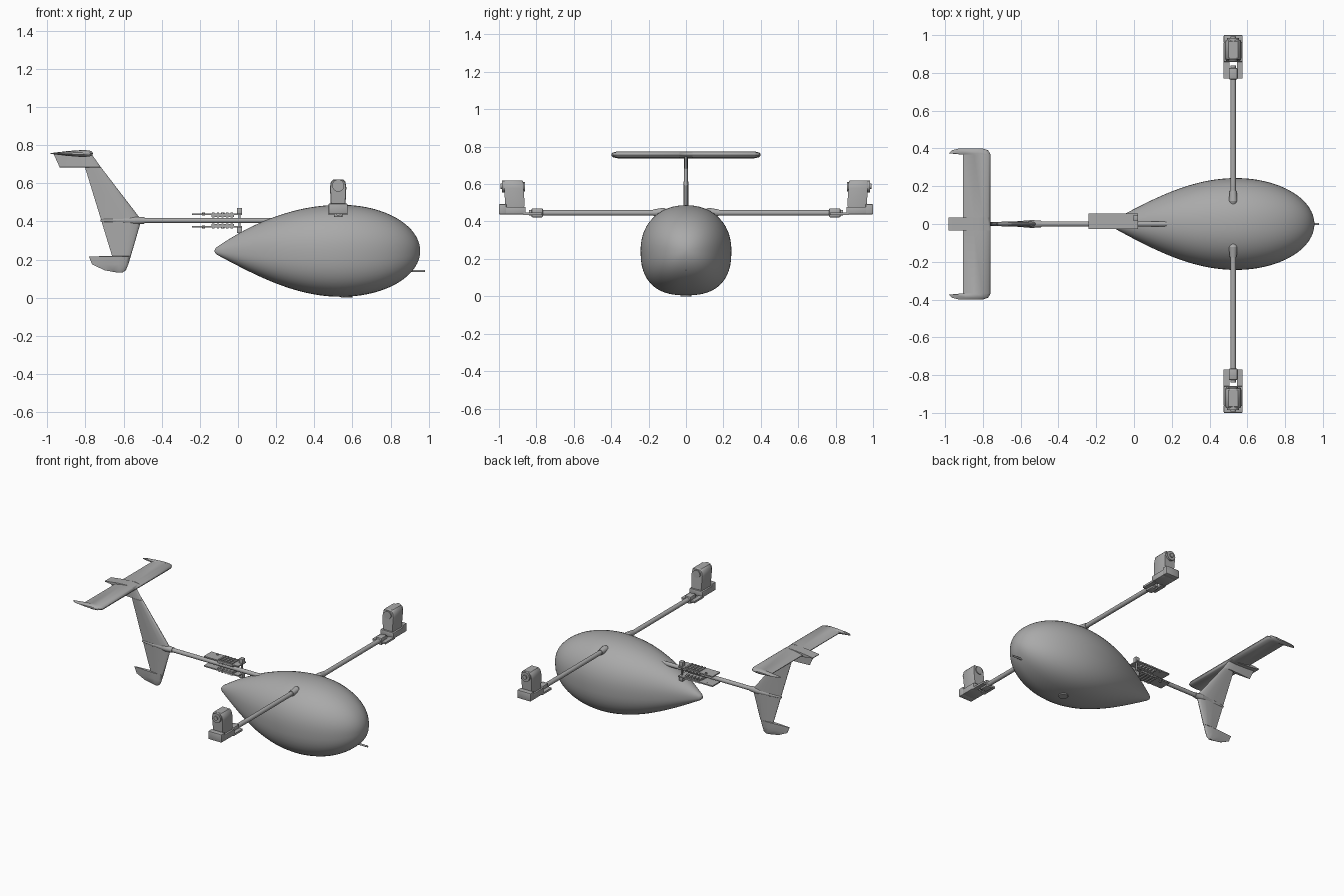
import bpy, bmesh, math
from mathutils import Matrix, Vector

cube = bpy.data.objects.get("Cube")
if cube:
    bpy.data.objects.remove(cube, do_unlink=True)

grey = bpy.data.materials.new("plain grey")
grey.use_nodes = True
grey.diffuse_color = (0.4, 0.4, 0.4, 1)
grey.node_tree.nodes["Principled BSDF"].inputs["Base Color"].default_value = (0.4, 0.4, 0.4, 1)


def finish(name, bm, angle=35):
    bmesh.ops.recalc_face_normals(bm, faces=bm.faces)
    mesh = bpy.data.meshes.new(name)
    bm.to_mesh(mesh)
    bm.free()
    mesh.materials.append(grey)
    obj = bpy.data.objects.new(name, mesh)
    bpy.context.collection.objects.link(obj)
    bpy.ops.object.select_all(action="DESELECT")
    obj.select_set(True)
    bpy.context.view_layer.objects.active = obj
    bpy.ops.object.shade_smooth_by_angle(angle=math.radians(angle))
    return obj


def loft(name, rings, angle=35):
    bm = bmesh.new()
    loops = [[bm.verts.new(p) for p in ring] for ring in rings]
    n = len(loops[0])
    for a, b in zip(loops, loops[1:]):
        for i in range(n):
            j = (i + 1) % n
            bm.faces.new((a[i], a[j], b[j], b[i]))
    bm.faces.new(loops[0])
    bm.faces.new(loops[-1])
    return finish(name, bm, angle)


def box(name, lo, hi, bevel=0.0, tilt=0.0):
    lo, hi = Vector(lo), Vector(hi)
    bm = bmesh.new()
    size = hi - lo
    bmesh.ops.create_cube(bm, size=1, matrix=Matrix.Translation((lo + hi) / 2)
                          @ Matrix.Rotation(tilt, 4, "X")
                          @ Matrix.Diagonal((abs(size.x), abs(size.y), abs(size.z), 1)))
    if bevel:
        bmesh.ops.bevel(bm, geom=bm.edges[:], offset=bevel, segments=2,
                        profile=0.5, affect="EDGES")
    return finish(name, bm)


def rod(name, start, end, r1, r2=None, sides=20):
    start, end = Vector(start), Vector(end)
    d = end - start
    bm = bmesh.new()
    bmesh.ops.create_cone(bm, cap_ends=True, segments=sides, radius1=r1,
                          radius2=r1 if r2 is None else r2, depth=d.length,
                          matrix=Matrix.Translation((start + end) / 2)
                          @ d.to_track_quat("Z", "Y").to_matrix().to_4x4())
    return finish(name, bm)


def airfoil(lead, trail, thick):
    # Closed section as (chordwise x, thickness offset) pairs
    half = [(0.02, .2), (0.08, .38), (0.28, .5), (0.6, .36), (1, .06)]
    pts = [(0, 0)] + half + [(u, -t) for u, t in reversed(half)]
    return [(lead + (trail - lead) * u, t * thick) for u, t in pts]


# Teardrop fuselage with a flatter belly
def hull_ring(x, top, bottom, width, n=48):
    ring = []
    for i in range(n):
        a = math.tau * i / n
        c, s = math.cos(a), math.sin(a)
        e = 2 / (2.15 if s >= 0 else 2.5)
        y = math.copysign(abs(c) ** e, c) * width
        z = math.copysign(abs(s) ** e, s) * (top if s >= 0 else bottom)
        ring.append((x, y, 0.245 + z))
    return ring


rings = [hull_ring(-0.122, .004, .004, .004), hull_ring(-0.119, .012, .012, .012)]
for i in range(24):
    u = 0.985 * (1 - i / 24)
    cosine = 0.06 + 0.94 * math.cos(u * math.pi / 2)
    curve = 0.06 + 0.94 * (1 - u * u)
    rings.append(hull_ring(0.54 - 0.66 * u, .242 * curve, .24 * cosine, .243 * cosine))
for i in range(25):
    a = math.radians(89 * i / 24)
    k = math.cos(a)
    rings.append(hull_ring(0.54 + 0.415 * math.sin(a), .242 * k, .24 * k, .243 * k))
loft("fuselage", rings, 60)
rod("belly_port", (.57, 0, 0), (.57, 0, .02), .03)
rod("nose_probe", (.88, 0, .14), (.98, 0, .14), .006, sides=12)

# Tail boom and fin socket
rod("tail_boom", (.25, 0, .405), (-.64, 0, .405), .014)
rod("fin_socket", (-.49, 0, .405), (-.54, 0, .405), .017, .021)
rod("fin_socket_taper", (-.54, 0, .405), (-.72, 0, .405), .021, .006)

# Upright fin: height, leading edge, trailing edge, thickness
fin = [(.133, -.605, -.64, .012), (.144, -.588, -.70, .02), (.175, -.575, -.765, .025),
       (.217, -.562, -.782, .026), (.218, -.562, -.66, .026), (.385, -.513, -.711, .03),
       (.416, -.513, -.72, .03), (.683, -.718, -.802, .022), (.684, -.719, -.935, .022),
       (.75, -.765, -.965, .02)]
loft("tail_fin", [[(x, y, z) for x, y in airfoil(a, b, t)] for z, a, b, t in fin])

# Horizontal stabiliser with centre tab and swept tips
half = [(.034, -.76, -.982, .036), (.035, -.76, -.905, .036), (.367, -.76, -.905, .036),
        (.374, -.763, -.98, .034), (.39, -.772, -.965, .026), (.399, -.80, -.93, .01)]
span = [(-y, a, b, t) for y, a, b, t in reversed(half)] + half
loft("stabiliser", [[(x, y, .756 + z) for x, z in airfoil(a, b, t)] for y, a, b, t in span])

# Boom clamp plates with ribs and posts, above and below the boom
for label, s in (("upper", 1), ("lower", -1)):
    def h(d):
        return .405 + s * d
    box(label + "_clamp_plate", (-.24, -.026, h(.028)), (.02, .056, h(.036)))
    box(label + "_clamp_rail", (-.14, -.022, h(.018)), (-.02, .022, h(.028)))
    for i in range(5):
        x = -.135 + i * .024
        box(label + "_clamp_rib", (x, -.024, h(.016)), (x + .012, .05, h(.042)))
    box(label + "_clamp_post", (-.006, .018, h(.028)), (.022, .046, h(.066)), .003)
    for x in (-.18, -.08):
        rod(label + "_clamp_screw", (x, .04, h(.026)), (x, .04, h(.041)), .008, sides=12)
rod("clamp_pin", (.008, .032, .36), (.008, .032, .45), .006, sides=12)

# Side arms carrying tilted motor units
for label, s in (("left", 1), ("right", -1)):
    cx, cz = .525, .446
    rod(label + "_arm", (cx, s * .10, cz), (cx, s * .84, cz), .015)
    rod(label + "_arm_socket", (cx, s * .12, cz + .004), (cx, s * .175, cz), .023, .018)
    rod(label + "_arm_socket_end", (cx, s * .095, cz + .005), (cx, s * .12, cz + .004), .012, .023)
    box(label + "_arm_clamp", (.502, s * .765, .422), (.548, s * .826, .47), .006)
    for x in (.475, .545):
        box(label + "_bracket_prong", (x, s * .77, .434), (x + .03, s * .87, .447))
    box(label + "_bracket_base", (.475, s * .858, .438), (.575, s * .965, .478), .004)
    box(label + "_bracket_end", (.475, s * .96, .438), (.575, s * 1.0, .493), .004)
    for x in (.49, .56):
        rod(label + "_bracket_screw", (x, s * .99, .475), (x, s * 1.0, .475), .008, sides=12)

    # Motor housing: rounded top profile swept along the arm direction
    profile = [(-.038, 0), (.038, 0), (.043, .10), (.038, .13), (.026, .142),
               (-.026, .142), (-.038, .13), (-.043, .10)]
    lean = .06
    loft(label + "_motor_housing",
         [[(cx + x * k, s * (y + lean * z), .478 + z * k + dz) for x, z in profile]
          for y, k, dz in ((.862, .93, .004), (.870, 1, 0), (.958, 1, 0), (.966, .93, .004))])
    rod(label + "_motor_ring", (cx, s * .965, .588), (cx, s * .985, .588), .032)
    rod(label + "_motor_shaft", (cx, s * .98, .588), (cx, s * .992, .588), .014)
    rod(label + "_motor_back_cap", (cx, s * .862, .585), (cx, s * .872, .585), .026)
